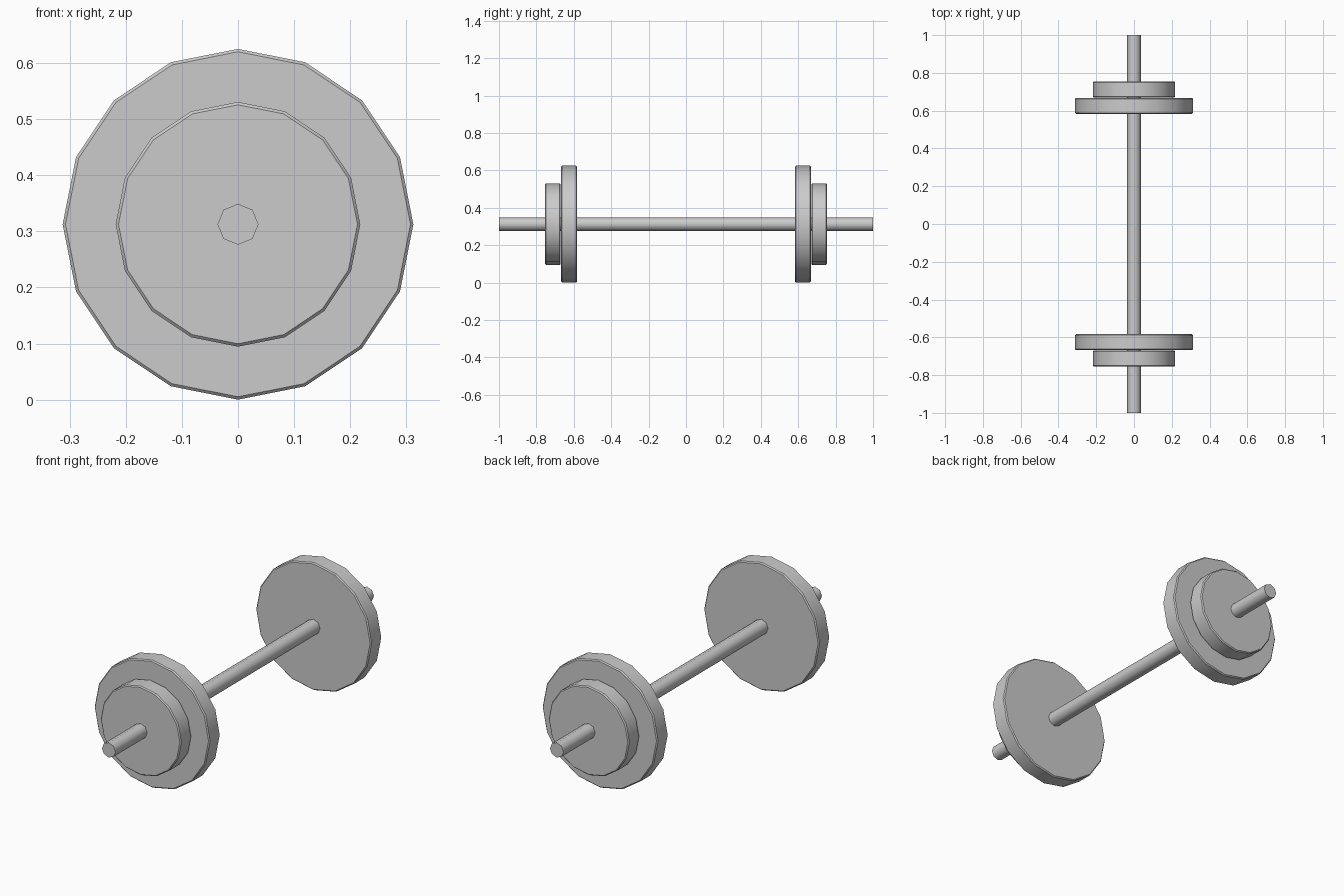
import bpy
from math import radians, pi

if "Cube" in bpy.data.objects:
    bpy.data.objects.remove(bpy.data.objects["Cube"])

AXIS_Z = 0.3125  # height of the bar's axis


def cylinder(name, radius, y0, y1, sides, smooth, bevel=0.0):
    """Cylinder along y with one corner pointing straight up."""
    bpy.ops.mesh.primitive_cylinder_add(
        vertices=sides, radius=radius, depth=y1 - y0,
        location=(0, (y0 + y1) / 2, AXIS_Z), rotation=(pi / 2, 0, 0))
    ob = bpy.context.object
    ob.name = name
    bpy.ops.object.transform_apply(location=True, rotation=True, scale=True)
    bpy.ops.object.shade_smooth_by_angle(angle=radians(smooth))
    if bevel:
        # narrow chamfer around both rims
        mod = ob.modifiers.new("rim_chamfer", 'BEVEL')
        mod.width = bevel
        mod.segments = 1
        mod.limit_method = 'ANGLE'
        mod.angle_limit = radians(60)
        bpy.ops.object.modifier_apply(modifier=mod.name)
        bpy.ops.object.shade_smooth_by_angle(angle=radians(30))
    return ob


# Bar
cylinder("bar", 0.0365, -1.0, 1.0, 8, 60)

# Weight plates on both ends: large inside, small outside
for label, side in (("front", -1), ("back", 1)):
    for part, radius, inner, outer in (("large_plate", 0.3125, 0.583, 0.667),
                                       ("small_plate", 0.218, 0.670, 0.754)):
        y0, y1 = sorted((side * inner, side * outer))
        cylinder(f"{label}_{part}", radius, y0, y1, 16, 30, 0.005)
